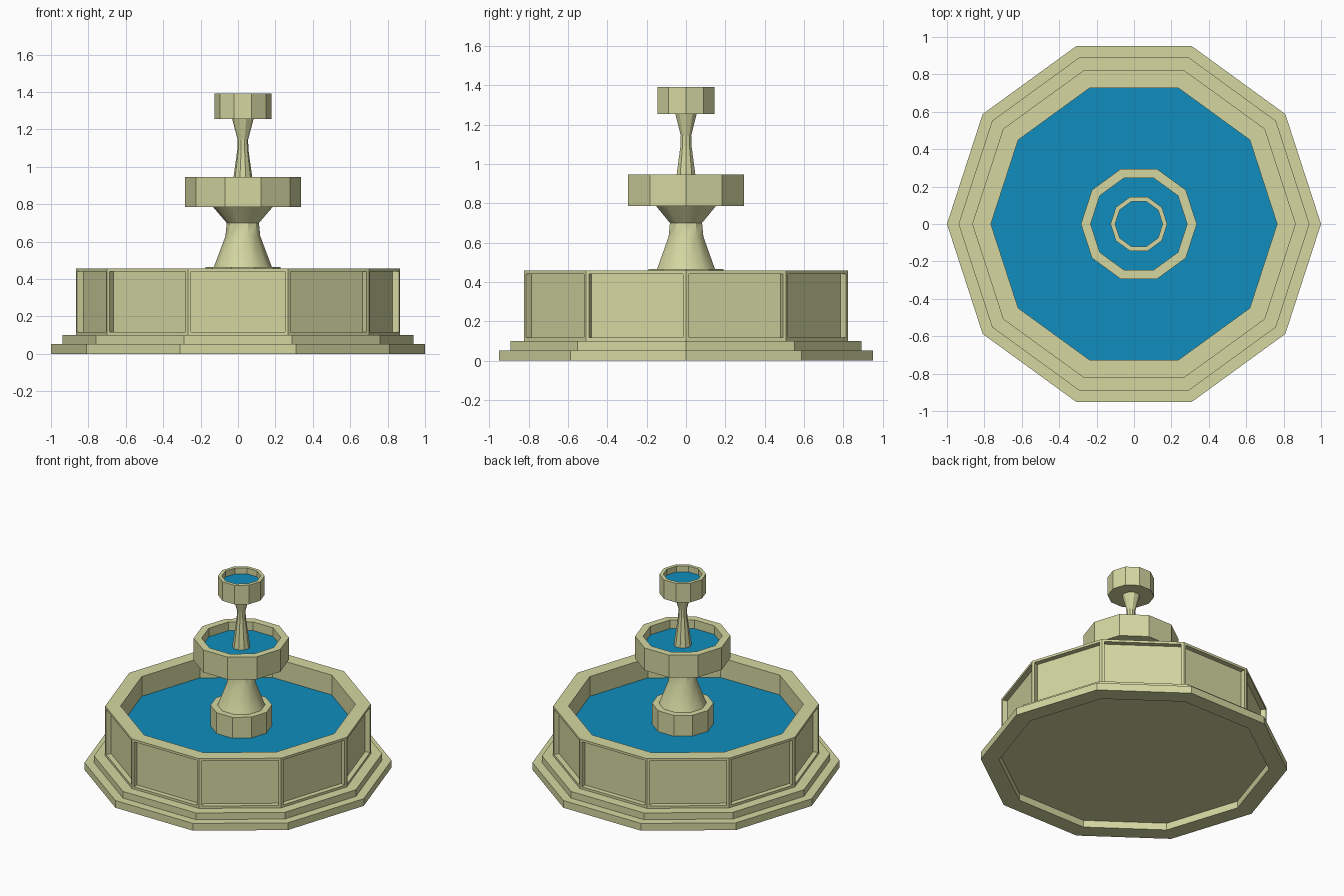
import bpy, bmesh, math

if "Cube" in bpy.data.objects:
    bpy.data.objects.remove(bpy.data.objects["Cube"])

N = 10        # every part is ten-sided
OFF = 0.026   # the upper tiers sit slightly off centre


def material(name, col):
    m = bpy.data.materials.new(name)
    m.diffuse_color = (*col, 1)
    m.use_nodes = True
    m.node_tree.nodes["Principled BSDF"].inputs["Base Color"].default_value = m.diffuse_color
    return m


stone = material("pale_stone", (0.66, 0.68, 0.355))
blue = material("water_blue", (0.005, 0.27, 0.51))


def lathe(name, profile, mat, cx=0.0, bottom=False, top=False, closed=False, panel=None):
    """Ten-sided revolve of (radius, z) points; panel=(margin, depth) sinks the first band's faces."""
    bm = bmesh.new()
    rings = [[bm.verts.new((cx + r * math.cos(2 * math.pi * i / N),
                            r * math.sin(2 * math.pi * i / N), z))
              for i in range(N)] for r, z in profile]
    bands = list(zip(rings, rings[1:]))
    if closed:
        bands.append((rings[-1], rings[0]))
    first = []
    for k, (a, b) in enumerate(bands):
        for i in range(N):
            j = (i + 1) % N
            f = bm.faces.new((a[i], a[j], b[j], b[i]))
            if k == 0:
                first.append(f)
    if bottom:
        bm.faces.new(rings[0][::-1])
    if top:
        bm.faces.new(rings[-1])
    bm.normal_update()
    if panel:
        bmesh.ops.inset_individual(bm, faces=first, thickness=panel[0])
        bm.normal_update()
        bmesh.ops.inset_individual(bm, faces=first, thickness=0, depth=-panel[1])
    me = bpy.data.meshes.new(name)
    bm.to_mesh(me)
    bm.free()
    me.materials.append(mat)
    ob = bpy.data.objects.new(name, me)
    bpy.context.collection.objects.link(ob)
    return ob


# stepped foot: a hollow lower ring with a slab on top
lathe("base_ring", [(0.88, 0.05), (0.88, 0), (1, 0), (1, 0.052), (0.93, 0.052)], stone, closed=True)
lathe("base_step", [(0.938, 0.05), (0.938, 0.10)], stone, bottom=True, top=True)

# main basin with sunken panels
lathe("basin_wall", [(0.865, 0.10), (0.865, 0.457), (0.765, 0.457), (0.765, 0.10)],
      stone, panel=(0.024, 0.035))
lathe("basin_water", [(0.765, 0.30), (0.765, 0.315)], blue, top=True)

# plinth and waisted lower column
lathe("plinth", [(0.20, 0.29), (0.20, 0.465)], stone, OFF, top=True)
column = lathe("lower_column", [(0.155, 0.465), (0.093, 0.63), (0.086, 0.70), (0.16, 0.786)], stone, OFF)

# middle bowl
lathe("middle_bowl", [(0.31, 0.786), (0.31, 0.947), (0.258, 0.947), (0.258, 0.86)],
      stone, OFF, bottom=True)
lathe("middle_water", [(0.258, 0.87), (0.258, 0.885)], blue, OFF, top=True)

# slim upper column
lathe("upper_column", [(0.059, 0.88), (0.030, 1.09), (0.028, 1.145), (0.057, 1.255)], stone, OFF)

# top bowl
lathe("top_bowl", [(0.152, 1.255), (0.152, 1.392), (0.127, 1.392), (0.127, 1.33)],
      stone, OFF, bottom=True)
lathe("top_water", [(0.127, 1.335), (0.127, 1.35)], blue, OFF, top=True)

# soften the flared parts of the lower column only
bpy.ops.object.select_all(action='DESELECT')
column.select_set(True)
bpy.context.view_layer.objects.active = column
bpy.ops.object.shade_smooth_by_angle(angle=math.radians(34.5))
